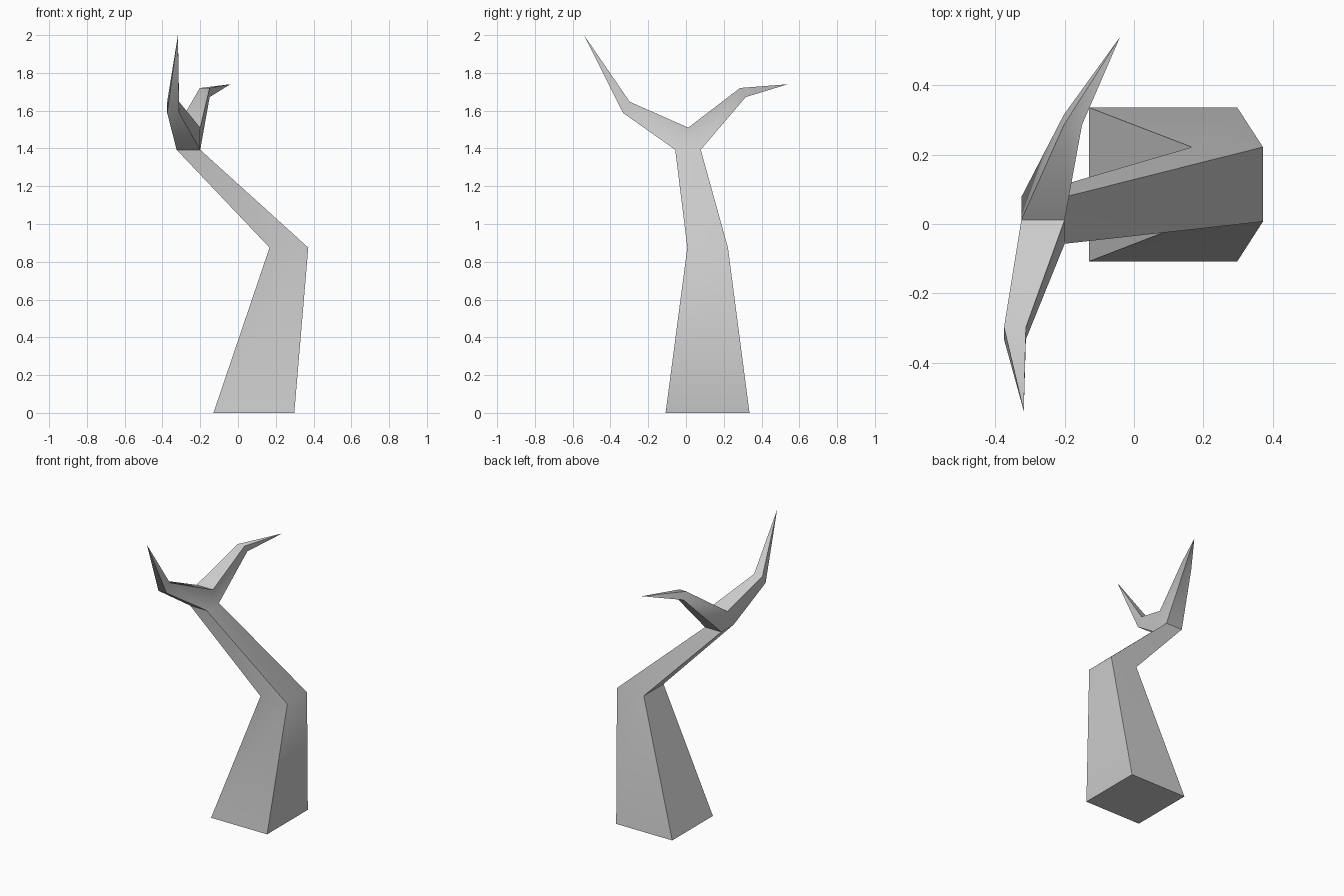
import bpy, bmesh
from math import radians

if "Cube" in bpy.data.objects:
    bpy.data.objects.remove(bpy.data.objects["Cube"])

bm = bmesh.new()


def ring(x0, x1, near, far):
    """Four-sided section; near and far are (y, z) pairs."""
    pts = [(x0, *near), (x1, *near), (x1, *far), (x0, *far)]
    return [bm.verts.new(p) for p in pts]


def bridge(a, b):
    for i in range(4):
        j = (i + 1) % 4
        bm.faces.new((a[i], a[j], b[j], b[i]))


# Bent, tapering trunk
base = ring(-0.13, 0.298, (-0.108, 0), (0.336, 0))
knee = ring(0.167, 0.372, (0.007, 0.875), (0.222, 0.875))
neck = ring(-0.325, -0.2, (-0.057, 1.393), (0.078, 1.393))
bm.faces.new(base)
bridge(base, knee)
bridge(knee, neck)

# Fork: ridge between the two branches, closed by a triangle on each side
ridge = [bm.verts.new((x, 0.012, 1.51)) for x in (-0.325, -0.2)]
bm.faces.new((neck[0], neck[3], ridge[0]))
bm.faces.new((neck[1], neck[2], ridge[1]))

# Branches: neck edge + ridge -> elbow -> point
branches = [
    (neck[0], neck[1], ring(-0.375, -0.312, (-0.333, 1.588), (-0.298, 1.647)), (-0.318, -0.54, 2.0)),
    (neck[3], neck[2], ring(-0.202, -0.15, (0.316, 1.672), (0.286, 1.72)), (-0.04, 0.54, 1.74)),
]
for left, right, elbow, tip in branches:
    bridge([left, right, ridge[1], ridge[0]], elbow)
    point = bm.verts.new(tip)
    for i in range(4):
        bm.faces.new((elbow[i], elbow[(i + 1) % 4], point))
bmesh.ops.recalc_face_normals(bm, faces=bm.faces[:])

# Smooth along the bends, crisp on corners and under the fork
for f in bm.faces:
    f.smooth = True
seams = [{neck[0], neck[1]}, {neck[2], neck[3]}]
for e in bm.edges:
    e.smooth = e.calc_face_angle(0) < radians(55) and set(e.verts) not in seams

mesh = bpy.data.meshes.new("bare_tree")
bm.to_mesh(mesh)
bm.free()
bpy.context.collection.objects.link(bpy.data.objects.new("bare_tree", mesh))
